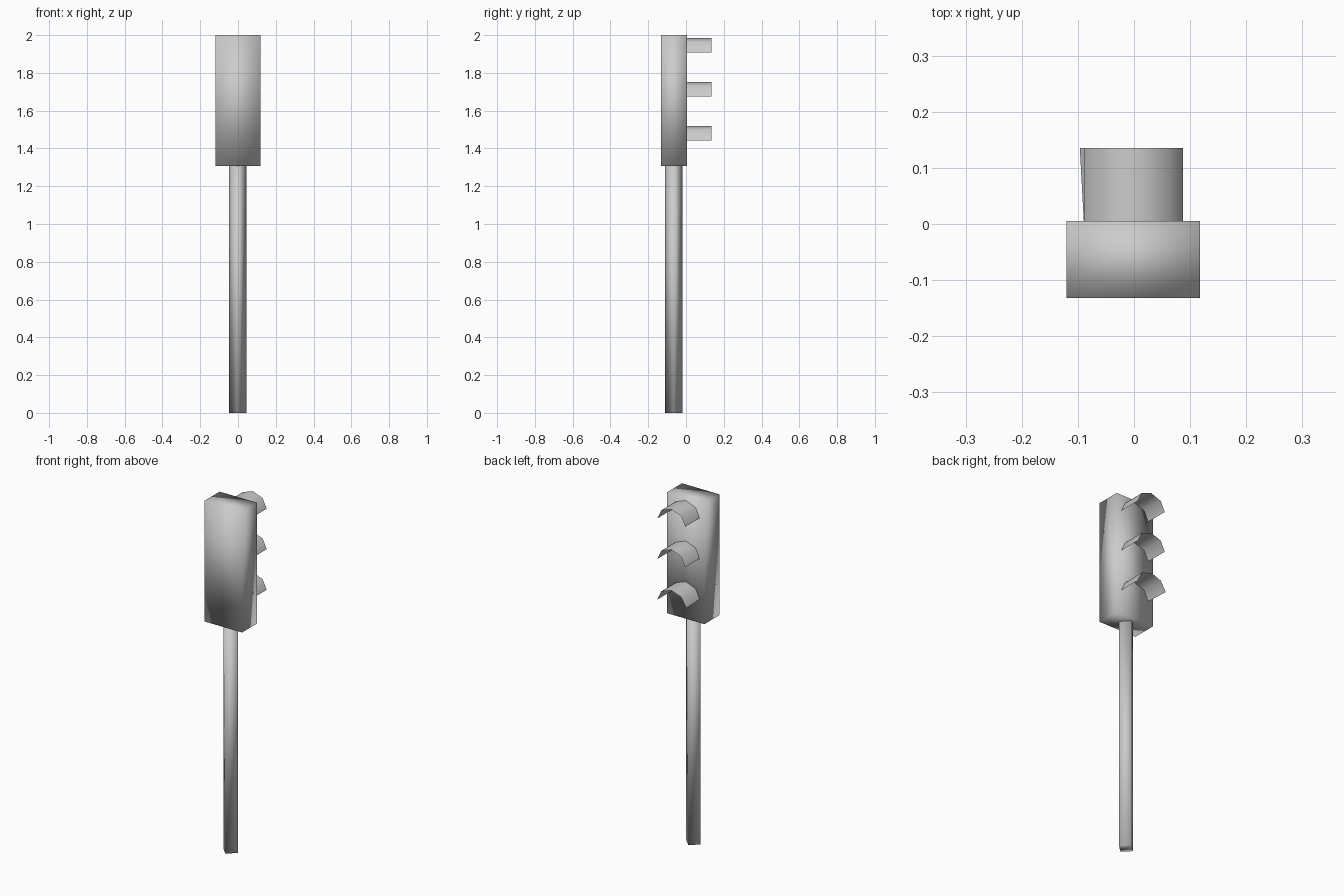
import bpy, bmesh, math

if "Cube" in bpy.data.objects:
    bpy.data.objects.remove(bpy.data.objects["Cube"])


def add_object(name, bm):
    """Turn a bmesh into a smooth-shaded object."""
    for f in bm.faces:
        f.smooth = True
    mesh = bpy.data.meshes.new(name)
    bm.to_mesh(mesh)
    bm.free()
    obj = bpy.data.objects.new(name, mesh)
    bpy.context.collection.objects.link(obj)
    return obj


# Signal housing: a plain box with soft shading
bm = bmesh.new()
bmesh.ops.create_cube(bm, size=1)
bmesh.ops.scale(bm, vec=(0.238, 0.137, 0.692), verts=bm.verts)
bmesh.ops.translate(bm, vec=(-0.001, -0.0635, 1.654), verts=bm.verts)
add_object("signal_housing", bm)

# Pole: four-sided, corners pointing along the axes
POLE_TOP = 1.308
bm = bmesh.new()
bmesh.ops.create_cone(bm, cap_ends=True, segments=4,
                      radius1=0.046, radius2=0.046, depth=POLE_TOP)
if abs(abs(bm.verts[:][0].co.x) - abs(bm.verts[:][0].co.y)) < 0.01:
    for v in bm.verts:
        c, s = math.cos(math.pi / 4), math.sin(math.pi / 4)
        v.co.x, v.co.y = v.co.x * c - v.co.y * s, v.co.x * s + v.co.y * c
bmesh.ops.translate(bm, vec=(-0.002, -0.065, POLE_TOP / 2), verts=bm.verts)
add_object("pole", bm)


# Hoods: thin half-octagon visors over each lamp
def hood(name, z, flare=0.0):
    bm = bmesh.new()
    rows = []
    for y in (0.005, 0.135):
        rows.append([bm.verts.new((0.0885 * math.cos(i * math.pi / 4) - 0.001, y,
                                   z + 0.077 * math.sin(i * math.pi / 4)))
                     for i in range(5)])
    rows[1][4].co.x -= flare  # slightly bent outer corner
    for i in range(4):
        bm.faces.new((rows[0][i], rows[0][i + 1], rows[1][i + 1], rows[1][i]))
    bmesh.ops.recalc_face_normals(bm, faces=bm.faces)
    add_object(name, bm)


hood("top_hood", 1.908)
hood("middle_hood", 1.676)
hood("bottom_hood", 1.443, flare=0.007)
